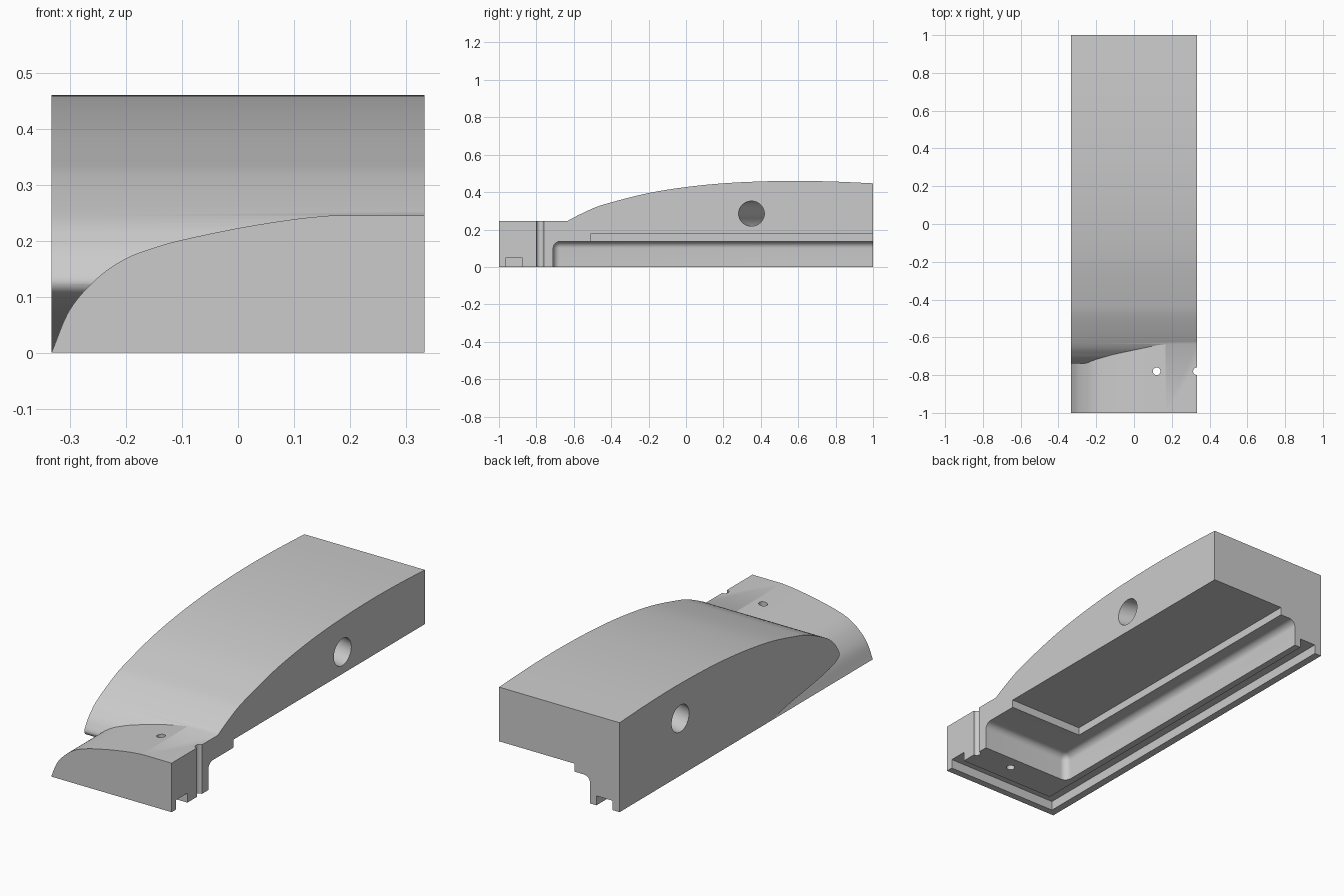
import bpy, bmesh, math
from mathutils import Vector, Matrix

cube = bpy.data.objects.get("Cube")
if cube:
    bpy.data.objects.remove(cube, do_unlink=True)

W = 0.333  # half width

grey = bpy.data.materials.new("plain grey")
grey.use_nodes = True
colour = (0.6, 0.6, 0.6, 1)
grey.diffuse_color = colour
grey.node_tree.nodes["Principled BSDF"].inputs["Base Color"].default_value = colour


def finish(name, bm):
    bmesh.ops.recalc_face_normals(bm, faces=bm.faces)
    mesh = bpy.data.meshes.new(name)
    bm.to_mesh(mesh)
    bm.free()
    mesh.materials.append(grey)
    obj = bpy.data.objects.new(name, mesh)
    bpy.context.collection.objects.link(obj)
    return obj


def spline(points, steps=8):
    """Smooth curve through 2D points."""
    p = [Vector(q) for q in points]
    p = [2 * p[0] - p[1]] + p + [2 * p[-1] - p[-2]]
    out = []
    for a, b, c, d in zip(p, p[1:], p[2:], p[3:]):
        for i in range(steps):
            t = i / steps
            out.append(0.5 * (2 * b + (c - a) * t + (2 * a - 5 * b + 4 * c - d) * t ** 2
                              + (3 * b - a - 3 * c + d) * t ** 3))
    return out + [p[-2]]


def extrude(name, outline, place, vector):
    bm = bmesh.new()
    face = bm.faces.new([bm.verts.new(place(*q)) for q in outline])
    new = bmesh.ops.extrude_face_region(bm, geom=[face])["geom"]
    bmesh.ops.translate(bm, vec=vector, verts=[v for v in new if isinstance(v, bmesh.types.BMVert)])
    return finish(name, bm)


def box(name, low, high, radius=0):
    low, high = Vector(low), Vector(high)
    bm = bmesh.new()
    bmesh.ops.create_cube(bm, size=1)
    for v in bm.verts:
        v.co = (low + high) / 2 + v.co * (high - low)
    if radius:
        bmesh.ops.bevel(bm, geom=bm.edges[:], offset=radius, segments=8, profile=0.5, affect="EDGES")
    return finish(name, bm)


def rod(name, start, end, radius):
    start, end = Vector(start), Vector(end)
    axis = end - start
    bm = bmesh.new()
    turn = axis.to_track_quat("Z", "Y").to_matrix().to_4x4()
    bmesh.ops.create_cone(bm, cap_ends=True, segments=48, radius1=radius, radius2=radius,
                          depth=axis.length, matrix=Matrix.Translation((start + end) / 2) @ turn)
    return finish(name, bm)


def combine(target, other, operation):
    mod = target.modifiers.new(operation.lower(), "BOOLEAN")
    mod.operation, mod.solver, mod.object = operation, "EXACT", other
    bpy.context.view_layer.objects.active = target
    bpy.ops.object.modifier_apply(modifier=mod.name)
    bpy.data.objects.remove(other, do_unlink=True)


# Low base: rounded flank running the full length
flank = spline([(-W, 0), (-0.3, 0.077), (-0.25, 0.134), (-0.2, 0.168), (-0.15, 0.187),
                (-0.1, 0.201), (0, 0.222), (0.1, 0.238), (0.17, 0.245)])
body = extrude("arched_body", flank + [(W, 0.245), (W, 0)],
               lambda x, z: (x, -1, z), (0, 2, 0))

# Tall arch across the width, with an undercut rounded tip
arch = spline([(-0.2, 0), (-0.34, 0.03), (-0.58, 0.066), (-0.7, 0.095), (-0.737, 0.122),
               (-0.72, 0.163), (-0.69, 0.2), (-0.635, 0.245), (-0.5, 0.312), (-0.4, 0.345),
               (-0.2, 0.395), (0, 0.427), (0.2, 0.447), (0.4, 0.457), (0.6, 0.46),
               (0.8, 0.456), (1, 0.447)])
hump = extrude("hump", arch + [(1, 0)], lambda y, z: (-W, y, z), (2 * W, 0, 0))
combine(body, hump, "UNION")

# Underside: rounded cavity, stepped recess and perimeter groove
far = 1.3
cutters = [
    box("cavity", (-0.17, -0.71, -0.3), (far, far, 0.136), 0.035),
    box("recess", (-0.083, -0.51, 0.05), (far, far, 0.176)),
    box("front_groove", (-0.295, -0.965, -0.1), (far, -0.875, 0.047)),
    box("side_groove", (-0.295, -0.965, -0.1), (-0.205, far, 0.047)),
]

# Screw holes in the low front, and a slanted hole through the arch
for x in (0.12, W):
    cutters.append(rod("screw_hole", (x, -0.78, -0.2), (x, -0.78, 0.5), 0.02))
slope = (0.35 - 0.52) / (2 * W)
cutters.append(rod("slanted_hole", (-0.6, 0.435 - 0.6 * slope, 0.285),
                   (0.6, 0.435 + 0.6 * slope, 0.285), 0.067))
for cutter in cutters:
    combine(body, cutter, "DIFFERENCE")

bpy.ops.object.select_all(action="DESELECT")
body.select_set(True)
bpy.context.view_layer.objects.active = body
bpy.ops.object.shade_smooth_by_angle(angle=math.radians(30))
